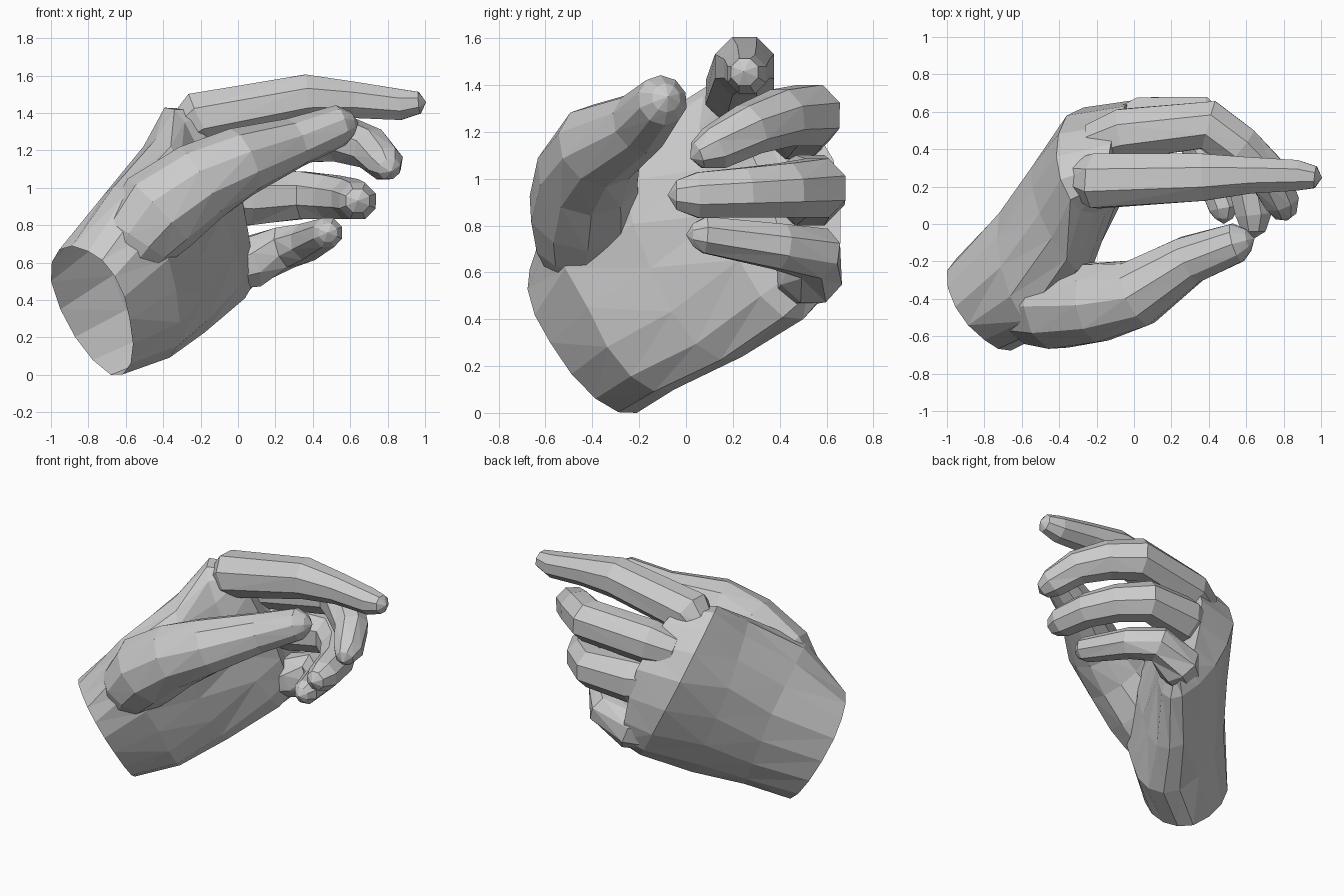
import bpy, bmesh, math
from mathutils import Vector

if "Cube" in bpy.data.objects:
    bpy.data.objects.remove(bpy.data.objects["Cube"])


def loft(name, rings, tip=None):
    """Skin a list of equal-length rings into a closed solid."""
    bm = bmesh.new()
    loops = [[bm.verts.new(p) for p in ring] for ring in rings]
    n = len(loops[0])
    for a, b in zip(loops, loops[1:]):
        for i in range(n):
            j = (i + 1) % n
            bm.faces.new((a[i], a[j], b[j], b[i]))
    mid = [sum(map(Vector, r), Vector()) / n for r in (rings[0], rings[-1])]
    for loop, p in ((loops[0], mid[0]), (loops[-1], tip or mid[1])):
        end = bm.verts.new(p)
        for i in range(n):
            bm.faces.new((loop[i], loop[(i + 1) % n], end))
    bmesh.ops.triangulate(bm, faces=bm.faces)
    bmesh.ops.recalc_face_normals(bm, faces=bm.faces)
    mesh = bpy.data.meshes.new(name)
    bm.to_mesh(mesh)
    bm.free()
    obj = bpy.data.objects.new(name, mesh)
    bpy.context.collection.objects.link(obj)
    return obj


def palm_ring(corners, per_quarter=4):
    """Rounded section through four points: thumb side, face, little side, back."""
    q = [Vector(c) for c in corners]
    c = sum(q, Vector()) / 4
    ring = []
    for k in range(4):
        a, b = q[k] - c, q[(k + 1) % 4] - c
        for s in range(per_quarter):
            th = math.pi / 2 * s / per_quarter
            ring.append(c + a * math.cos(th) + b * math.sin(th))
    return ring


# Palm, from the wrist to the finger roots
sections = [
    ((-.80, -.62, .66), (-.58, -.58, .30), (-.68, -.21, .00), (-1, -.25, .50)),
    ((-.59, -.52, .98), (-.33, -.42, .45), (-.43, -.05, .10), (-.72, .06, .72)),
    ((-.36, -.19, 1.22), (-.20, -.15, .62), (-.22, .24, .24), (-.55, .30, .95)),
    ((-.34, .13, 1.42), (-.08, .15, .85), (.01, .50, .40), (-.36, .58, 1.05)),
    ((-.14, .23, 1.41), (.02, .35, .95), (.08, .56, .47), (-.05, .63, 1.08)),
]
rings = [palm_ring(s) for s in sections]
hand = loft("hand", rings)
bpy.context.view_layer.objects.active = hand


def finger(name, path, sides=8):
    """Faceted tube along (x, y, z, radius) stations, fused into the hand."""
    pts = [Vector(p[:3]) for p in path]
    tube = []
    for i, p in enumerate(pts):
        before = (p - pts[i - 1]).normalized() if i else Vector()
        after = (pts[i + 1] - p).normalized() if i < len(pts) - 1 else Vector()
        t = (before + after).normalized()
        side = t.cross(Vector((0, 0, 1))).normalized()
        up = side.cross(t)
        r = path[i][3] * 1.05
        angles = [2 * math.pi * (k + 0.5) / sides for k in range(sides)]
        tube.append([p + r * (math.cos(a) * side + math.sin(a) * up) for a in angles])
    part = loft(name, tube, pts[-1] + t * path[-1][3] * 0.6)
    mod = hand.modifiers.new("join", 'BOOLEAN')
    mod.operation = 'UNION'
    mod.solver = 'EXACT'
    mod.object = part
    bpy.ops.object.modifier_apply(modifier=mod.name)
    bpy.data.objects.remove(part)


# Thumb with its fleshy base
finger("thumb", [(-.65, -.44, .52, .10), (-.54, -.44, .72, .20), (-.42, -.43, .87, .235),
                 (-.20, -.42, 1.03, .21), (.02, -.37, 1.14, .18), (.30, -.19, 1.24, .13),
                 (.55, -.10, 1.335, .105), (.61, -.085, 1.345, .06)], 10)

# Index finger, stretched forward
finger("index_finger", [(-.31, .25, 1.28, .10), (-.20, .23, 1.37, .15), (.37, .25, 1.48, .13),
                        (.62, .26, 1.47, .10), (.87, .26, 1.445, .085), (.97, .25, 1.455, .06)])

# Three curled fingers
finger("middle_finger", [(-.22, .43, 1.18, .11), (-.06, .48, 1.22, .14), (.40, .53, 1.27, .135),
                         (.56, .41, 1.26, .125), (.71, .27, 1.21, .11), (.79, .12, 1.13, .095),
                         (.81, .05, 1.10, .06)])
finger("ring_finger", [(-.15, .46, .95, .12), (.05, .53, .95, .155), (.35, .56, .96, .13),
                       (.50, .43, .95, .12), (.60, .25, .94, .11), (.64, .05, .93, .10),
                       (.64, -.04, .93, .065)])
finger("little_finger", [(-.08, .46, .55, .10), (.06, .53, .60, .14), (.25, .55, .68, .115),
                         (.37, .40, .71, .10), (.48, .08, .76, .08), (.48, .03, .76, .05)])

# Open the wrist end
rim = rings[0] + [sum(rings[0], Vector()) / len(rings[0])]
bm = bmesh.new()
bm.from_mesh(hand.data)
cap = [f for f in bm.faces
       if all(min((v.co - p).length for p in rim) < 1e-3 for v in f.verts)]
bmesh.ops.delete(bm, geom=cap, context='FACES')
bm.to_mesh(hand.data)
bm.free()
